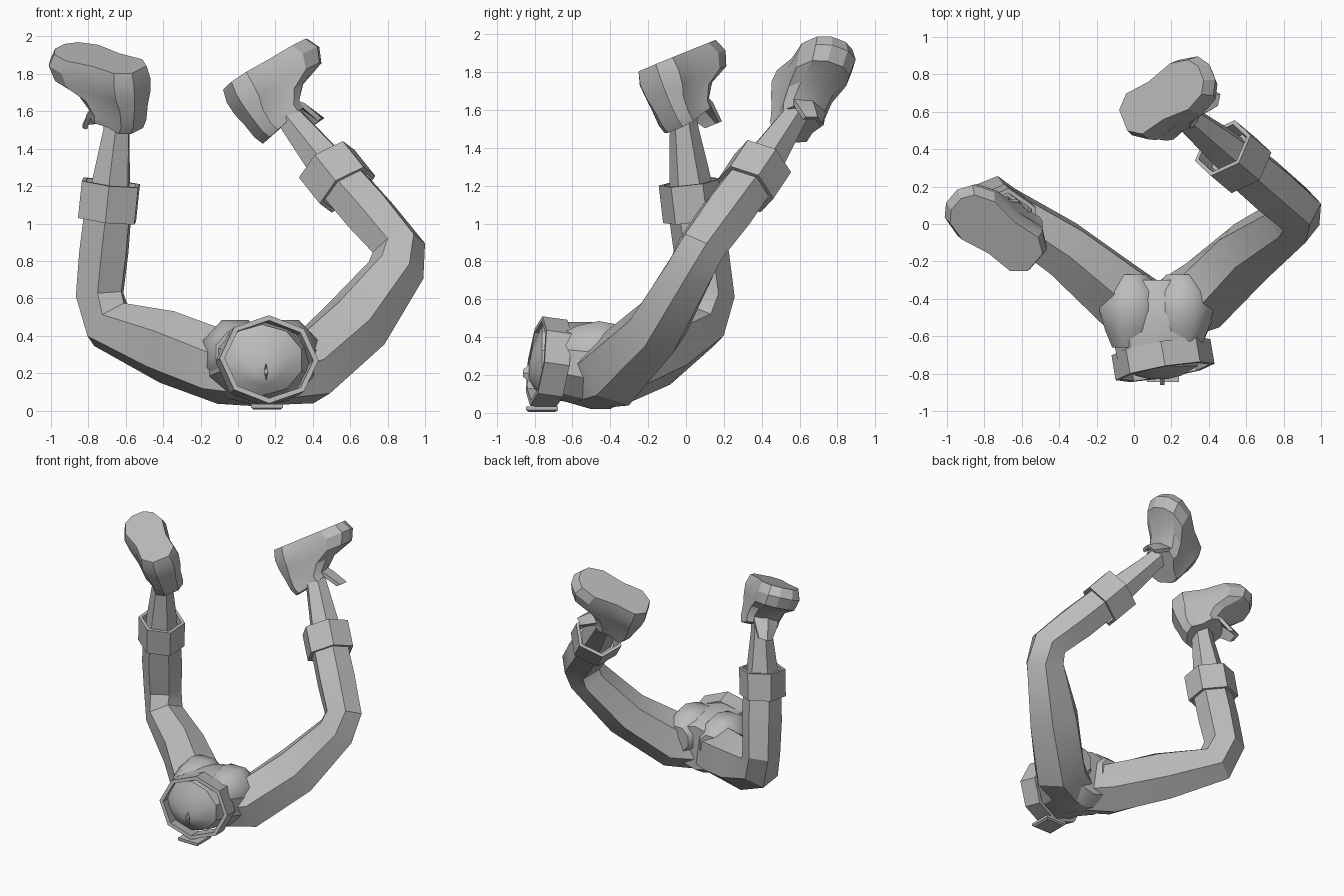
import bpy, bmesh, math
from mathutils import Vector as V

cube = bpy.data.objects.get("Cube")
if cube:
    bpy.data.objects.remove(cube)

grey = bpy.data.materials.new("plain_grey")
grey.use_nodes = True
GREY = (0.5, 0.5, 0.5, 1)
grey.diffuse_color = GREY
grey.node_tree.nodes["Principled BSDF"].inputs["Base Color"].default_value = GREY


def loft(name, rings, closed=False, angle=30):
    """Skin equal-length rings of points into one object."""
    bm = bmesh.new()
    loops = [[bm.verts.new(p) for p in ring] for ring in rings]
    n = len(loops[0])
    pairs = list(zip(loops, loops[1:]))
    if closed:
        pairs.append((loops[-1], loops[0]))
    for a, b in pairs:
        for i in range(n):
            j = (i + 1) % n
            bm.faces.new((a[i], a[j], b[j], b[i]))
    if not closed:
        bm.faces.new(loops[0])
        bm.faces.new(loops[-1])
    bmesh.ops.recalc_face_normals(bm, faces=bm.faces)
    for f in bm.faces:
        f.smooth = True
    mesh = bpy.data.meshes.new(name)
    bm.to_mesh(mesh)
    bm.free()
    mesh.set_sharp_from_angle(angle=math.radians(angle))
    mesh.materials.append(grey)
    ob = bpy.data.objects.new(name, mesh)
    bpy.context.collection.objects.link(ob)


def ring(c, u, v, ru, rv, sides, phase=0.0):
    turn = [2 * math.pi * (i + phase) / sides for i in range(sides)]
    return [V(c) + u * ru * math.cos(a) + v * rv * math.sin(a) for a in turn]


def limb(name, normal, path, sides=6):
    """Tube along a path of (centre, radius across, radius in the bend plane)."""
    pts = [V(p[0]) for p in path]
    rings = []
    for i, (c, ru, rv) in enumerate(path):
        before = (pts[i] - pts[max(i - 1, 0)]).normalized()
        after = (pts[min(i + 1, len(pts) - 1)] - pts[i]).normalized()
        t = (before + after).normalized()
        v = t.cross(normal).normalized()
        rings.append(ring(c, v.cross(t), v, ru, rv, sides, 0.5))
    loft(name, rings)


def band(name, centre, axis, ref, ru, rv, width, thick, sides, phase):
    """Hollow faceted collar."""
    axis = V(axis).normalized()
    v = axis.cross(V(ref)).normalized()
    u = v.cross(axis)
    rows = [(-1, 0), (1, 0), (1, thick), (-1, thick)]
    loft(name, [ring(V(centre) + axis * s * width / 2, u, v, ru - k, rv - k, sides, phase)
                for s, k in rows], closed=True, angle=20)


# Boot layers: depth below sole, heel end, toe end, half width, extra depth at heel
BOOT = [(0, -0.27, 0.27, 0.14, 0), (0.07, -0.29, 0.3, 0.16, 0),
        (0.15, -0.29, 0.26, 0.15, 0), (0.2, -0.28, 0.1, 0.13, 0.02),
        (0.27, -0.27, 0.02, 0.125, 0.04), (0.31, -0.25, 0.02, 0.12, 0.05)]
OUTLINE = [(0, 0.45), (0.14, 0.88), (0.42, 0.82), (0.72, 1), (0.92, 0.75), (1, 0.3)]


def boot(side, sole, toe, up):
    sole, t = V(sole), V(toe).normalized()
    n = (V(up) - t * V(up).dot(t)).normalized()
    w = n.cross(t)
    outline = OUTLINE + [(f, -k) for f, k in reversed(OUTLINE)]
    rings = []
    for d, heel, end, width, drop in BOOT:
        rings.append([sole + t * (heel + (end - heel) * f) + w * width * k
                      - n * (d + drop * (1 - f)) for f, k in outline])
    loft(side + "_boot", rings, angle=25)
    # Tongue flaring away from the shin
    rows = [(-0.02, 0.2, 0.1), (0.06, 0.3, 0.09), (0.12, 0.41, 0.05)]
    loft(side + "_boot_tongue",
         [[sole + t * (a + e) - n * d + w * k for k, e in
           ((-h, -0.04), (0, 0), (h, -0.04), (h, -0.07), (0, -0.03), (-h, -0.07))]
          for a, d, h in rows])


def leg(side, hip, thigh, knee, cuff, ankle, sole, toe, up):
    """Thigh, shin, collar, ankle and boot."""
    hips = [V(p) for p in hip]
    mid, knee, cuff, ankle = V(thigh), [V(p) for p in knee], V(cuff), V(ankle)
    shin = (ankle - cuff).normalized()
    normal = (knee[0] - hips[0]).cross(cuff - knee[1]).normalized()
    limb(side + "_leg", normal,
         [(hips[0], 0.17, 0.17), (hips[1], 0.2, 0.2), (mid, 0.165, 0.2),
          (knee[0], 0.14, 0.155), (knee[1], 0.135, 0.145),
          (knee[1].lerp(cuff, 0.45), 0.145, 0.145), (cuff, 0.135, 0.14)])
    limb(side + "_ankle", normal,
         [(cuff - shin * 0.05, 0.12, 0.12), (cuff + shin * 0.12, 0.11, 0.11),
          (ankle, 0.075, 0.08), (ankle + shin * 0.12, 0.075, 0.08)])
    band(side + "_cuff", cuff, shin, normal, 0.165, 0.18, 0.2, 0.025, 6, 0.5)
    boot(side, sole, toe, up)


leg("right", [(0.1, -0.47, 0.19), (-0.08, -0.38, 0.23)], (-0.38, -0.13, 0.34),
    [(-0.69, 0.07, 0.46), (-0.74, 0.12, 0.62)], (-0.69, 0.035, 1.12), (-0.65, -0.01, 1.5),
    (-0.74, -0.05, 1.885), (-0.78, 0.57, 0.23), (0, -0.39, 0.92))
leg("left", [(0.18, -0.47, 0.19), (0.37, -0.38, 0.22)], (0.62, -0.15, 0.45),
    [(0.845, 0.02, 0.75), (0.86, 0.08, 0.87)], (0.53, 0.36, 1.25), (0.29, 0.56, 1.55),
    (0.15, 0.68, 1.855), (0.74, 0.45, 0.42), (-0.5, 0.12, 0.85))

# Pelvis with a domed waist end: y, half width, half height, centre height
X, Z = V((1, 0, 0)), V((0, 0, 1))
PELVIS = [(-0.83, 0.05, 0.04, 0.22), (-0.81, 0.13, 0.11, 0.25), (-0.76, 0.22, 0.19, 0.27),
          (-0.64, 0.25, 0.21, 0.27), (-0.5, 0.31, 0.23, 0.25), (-0.4, 0.32, 0.22, 0.24),
          (-0.3, 0.22, 0.17, 0.25)]
loft("pelvis", [ring((0.13, y, z), X, Z, rx, rz, 10, 0.5) for y, rx, rz, z in PELVIS])

# Buttocks meeting at the crease: y, half width, half height
BUTTOCK = [(-0.66, 0.11, 0.13), (-0.57, 0.15, 0.175), (-0.46, 0.185, 0.2),
           (-0.36, 0.165, 0.18), (-0.27, 0.09, 0.1)]
for side, x in (("right", -0.015), ("left", 0.255)):
    loft(side + "_buttock", [ring((x, y, 0.3), X, Z, rx, rz, 8, 0.5)
                             for y, rx, rz in BUTTOCK], angle=50)

# Belt, buckle and small stub on the waist
band("belt", (0.155, -0.725, 0.265), (0.17, -1, 0.14), X, 0.268, 0.238, 0.135, 0.028, 8, 0)
loft("buckle", [ring((0.155, -0.76, z), X, V((0, 1, 0)), r, r, 4, 0.5)
                for z, r in ((0.005, 0.1), (0.015, 0.12), (0.035, 0.12))])
loft("waist_stub", [ring((0.15, y, 0.21), X, Z, 0.012, r, 4)
                    for y, r in ((-0.82, 0.05), (-0.86, 0.02))])
